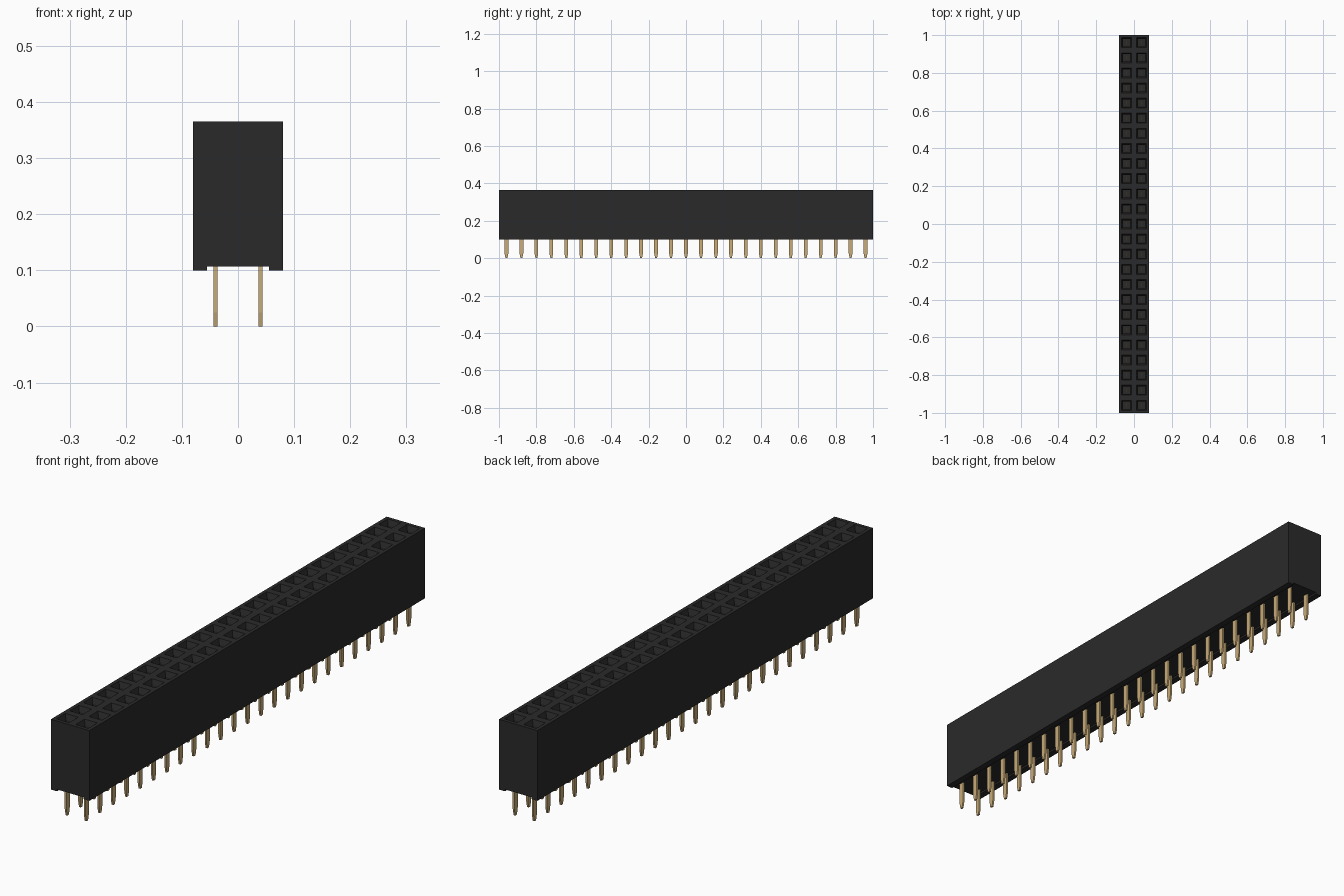
import bpy, bmesh

cube = bpy.data.objects.get("Cube")
if cube:
    bpy.data.objects.remove(cube, do_unlink=True)

ROWS, PITCH = 25, 0.08
TOP, BASE, GROOVE = 0.365, 0.10, 0.107


def make_material(name, rgb):
    mat = bpy.data.materials.new(name)
    mat.use_nodes = True
    mat.diffuse_color = (*rgb, 1)
    mat.node_tree.nodes["Principled BSDF"].inputs["Base Color"].default_value = (*rgb, 1)
    return mat


def finish(bm, name, mat):
    bmesh.ops.recalc_face_normals(bm, faces=bm.faces)
    mesh = bpy.data.meshes.new(name)
    bm.to_mesh(mesh)
    bm.free()
    mesh.materials.append(mat)
    obj = bpy.data.objects.new(name, mesh)
    bpy.context.collection.objects.link(obj)
    return obj


def loft(bm, rings):
    """Join matching rings of points with quads and cap both ends."""
    loops = [[bm.verts.new(p) for p in ring] for ring in rings]
    for a, b in zip(loops, loops[1:]):
        for i in range(len(a)):
            j = (i + 1) % len(a)
            bm.faces.new((a[i], a[j], b[j], b[i]))
    bm.faces.new(loops[0][::-1])
    bm.faces.new(loops[-1])


black = make_material("black plastic", (0.023, 0.023, 0.023))
gold = make_material("gold contact", (0.58, 0.41, 0.19))

# Housing: section with a groove underneath, divided into one cell per socket
section = [(-0.08, BASE), (-0.055, BASE), (-0.055, GROOVE), (0.055, GROOVE),
           (0.055, BASE), (0.08, BASE), (0.08, TOP), (0, TOP), (-0.08, TOP)]
bm = bmesh.new()
loft(bm, [[(x, (k - ROWS / 2) * PITCH, z) for x, z in section]
          for k in range(ROWS + 1)])
bmesh.ops.recalc_face_normals(bm, faces=bm.faces)

# Sockets: square mouth, sloping lead-in, then a straight shaft
cells = [f for f in bm.faces if f.normal.z > 0.9]
for thickness, depth in ((0.019, 0), (0.010, -0.02), (0.0005, -0.15)):
    bmesh.ops.inset_individual(bm, faces=cells, thickness=thickness, depth=depth)
finish(bm, "housing", black)

# Contacts: flat blades with tapered tips, reaching up into the shafts
bm = bmesh.new()
for x in (-PITCH / 2, PITCH / 2):
    for k in range(ROWS):
        y = (k - (ROWS - 1) / 2) * PITCH
        loft(bm, [[(x + sx * 0.0035, y + sy * half, z)
                   for sx, sy in ((-1, -1), (1, -1), (1, 1), (-1, 1))]
                  for z, half in ((0, 0.005), (0.025, 0.010), (0.24, 0.010))])
finish(bm, "contact_pins", gold)
